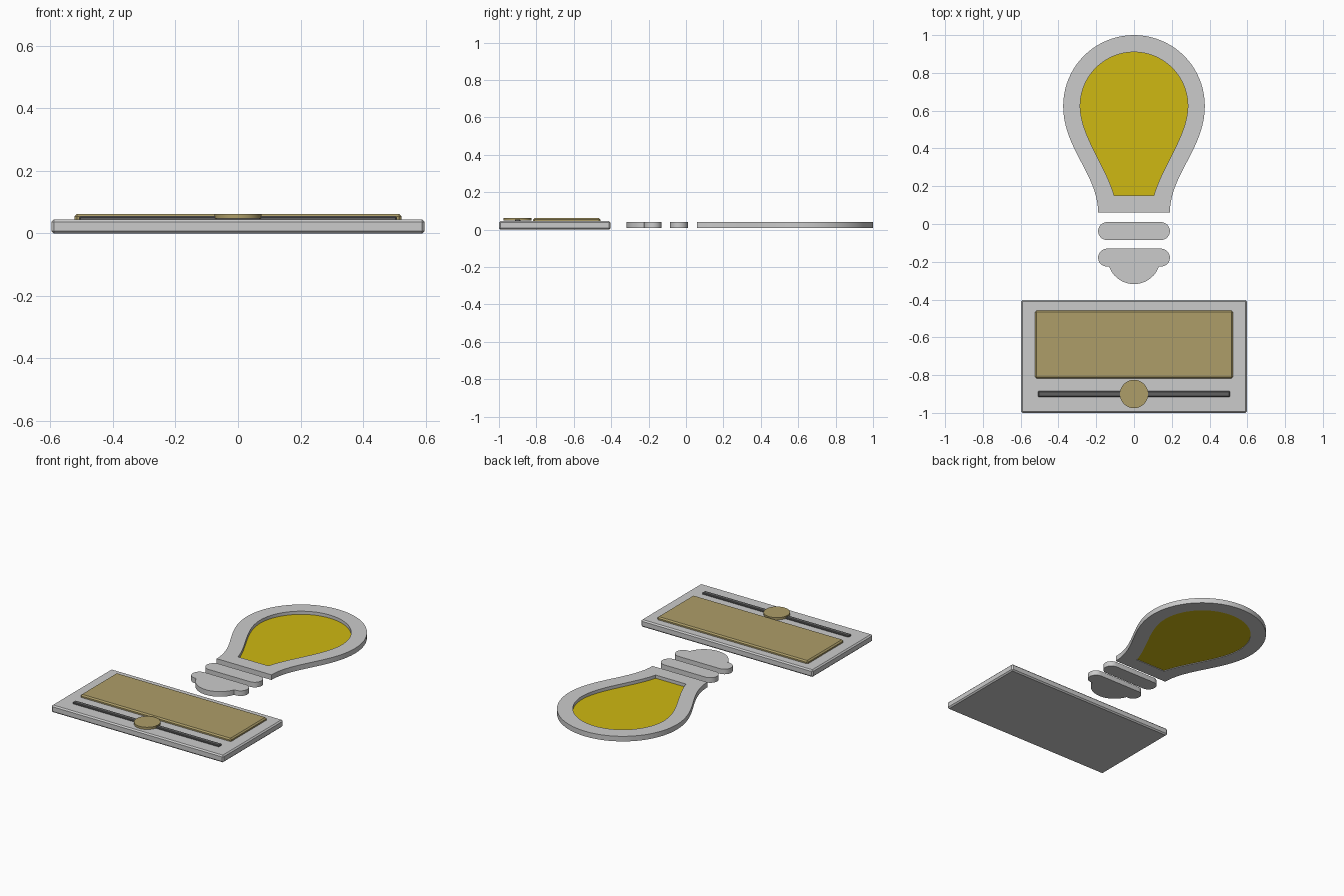
import bpy, bmesh, math
from mathutils import Vector
from mathutils.geometry import interpolate_bezier

if "Cube" in bpy.data.objects:
    bpy.data.objects.remove(bpy.data.objects["Cube"])


def material(name, rgb):
    m = bpy.data.materials.new(name)
    m.diffuse_color = (*rgb, 1)
    m.use_nodes = True
    m.node_tree.nodes["Principled BSDF"].inputs["Base Color"].default_value = m.diffuse_color
    return m


YELLOW = material("yellow", (0.62, 0.48, 0.006))
TAN = material("tan", (0.42, 0.34, 0.14))
DARK = material("dark_grey", (0.12, 0.12, 0.12))


def finish(name, bm, mat=None, smooth=True):
    bmesh.ops.recalc_face_normals(bm, faces=bm.faces[:])
    me = bpy.data.meshes.new(name)
    bm.to_mesh(me)
    bm.free()
    ob = bpy.data.objects.new(name, me)
    bpy.context.collection.objects.link(ob)
    if mat:
        me.materials.append(mat)
    if smooth:
        bpy.ops.object.select_all(action='DESELECT')
        ob.select_set(True)
        bpy.context.view_layer.objects.active = ob
        bpy.ops.object.shade_smooth_by_angle(angle=math.radians(30))
    return ob


def arc(cx, cy, r, a0, a1, n):
    return [(cx + r * math.cos(math.radians(a0 + (a1 - a0) * i / n)),
             cy + r * math.sin(math.radians(a0 + (a1 - a0) * i / n))) for i in range(n + 1)]


def slab(name, outline, z0, z1, mat=None, hole=None):
    """Flat outline given thickness; optional hole with a matching point count."""
    bm = bmesh.new()
    n = len(outline)
    loops = [[[bm.verts.new((x, y, z)) for x, y in o] for z in (z0, z1)]
             for o in ([outline, hole] if hole else [outline])]
    for lo, hi in loops:
        for i in range(n):
            j = (i + 1) % n
            bm.faces.new((lo[i], lo[j], hi[j], hi[i]))
    for k in range(2):
        if hole:
            a, b = loops[0][k], loops[1][k]
            for i in range(n):
                j = (i + 1) % n
                bm.faces.new((a[i], a[j], b[j], b[i]))
        else:
            bm.faces.new(loops[0][k])
    return finish(name, bm, mat)


def box(name, x, y0, y1, z0, z1, chamfer, mat=None):
    bm = bmesh.new()
    bmesh.ops.create_cube(bm, size=1)
    for v in bm.verts:
        v.co = Vector((v.co.x * 2 * x, (y0 + y1) / 2 + v.co.y * (y1 - y0),
                       (z0 + z1) / 2 + v.co.z * (z1 - z0)))
    bmesh.ops.bevel(bm, geom=bm.edges[:], offset=chamfer, segments=1,
                    profile=0.5, affect='EDGES')
    return finish(name, bm, mat, smooth=False)


def bulb_outline(r, c1, c2, end):
    """Half circle on top, mirrored Bezier flanks down to the neck."""
    cy = 0.625
    side = interpolate_bezier(Vector((r, cy, 0)), Vector((*c1, 0)),
                              Vector((*c2, 0)), Vector((*end, 0)), 20)
    right = [(p.x, p.y) for p in side][1:]
    return right[::-1] + arc(0, cy, r, 0, 180, 40) + [(-x, y) for x, y in right]


# Bulb glass: grey rim with a recessed yellow pane
outer = bulb_outline(0.375, (0.375, 0.40), (0.19, 0.26), (0.19, 0.06))
inner = bulb_outline(0.285, (0.285, 0.47), (0.15, 0.31), (0.105, 0.15))
Z0, Z1 = 0.008, 0.04
slab("bulb_rim", outer, Z0, Z1, hole=inner)
slab("bulb_pane", inner, 0.012, 0.02, YELLOW)

# Screw cap: rounded bar, then a rounded bar with a round contact below
R, CX = 0.0475, 0.1425
slab("cap_ring", arc(CX, -0.0375, R, -90, 90, 16) + arc(-CX, -0.0375, R, 90, 270, 16), Z0, Z1)
CY, CR = -0.178, 0.14
cut = math.degrees(math.asin(R / CR))
slab("cap_tip", arc(CX, CY, R, -90, 90, 16) + arc(-CX, CY, R, 90, 270, 16)
     + arc(0, CY, CR, 180 + cut, 360 - cut, 24), Z0, Z1)

# Control panel: plate, display, slider track and knob
box("panel_plate", 0.597, -1.0, -0.403, 0.0, 0.045, 0.008)
box("panel_display", 0.523, -0.818, -0.458, 0.035, 0.062, 0.008, TAN)
box("slider_track", 0.508, -0.915, -0.885, 0.035, 0.055, 0.004, DARK)
slab("slider_knob", arc(0, -0.9, 0.075, 0, 352.5, 47), 0.048, 0.062, TAN)
